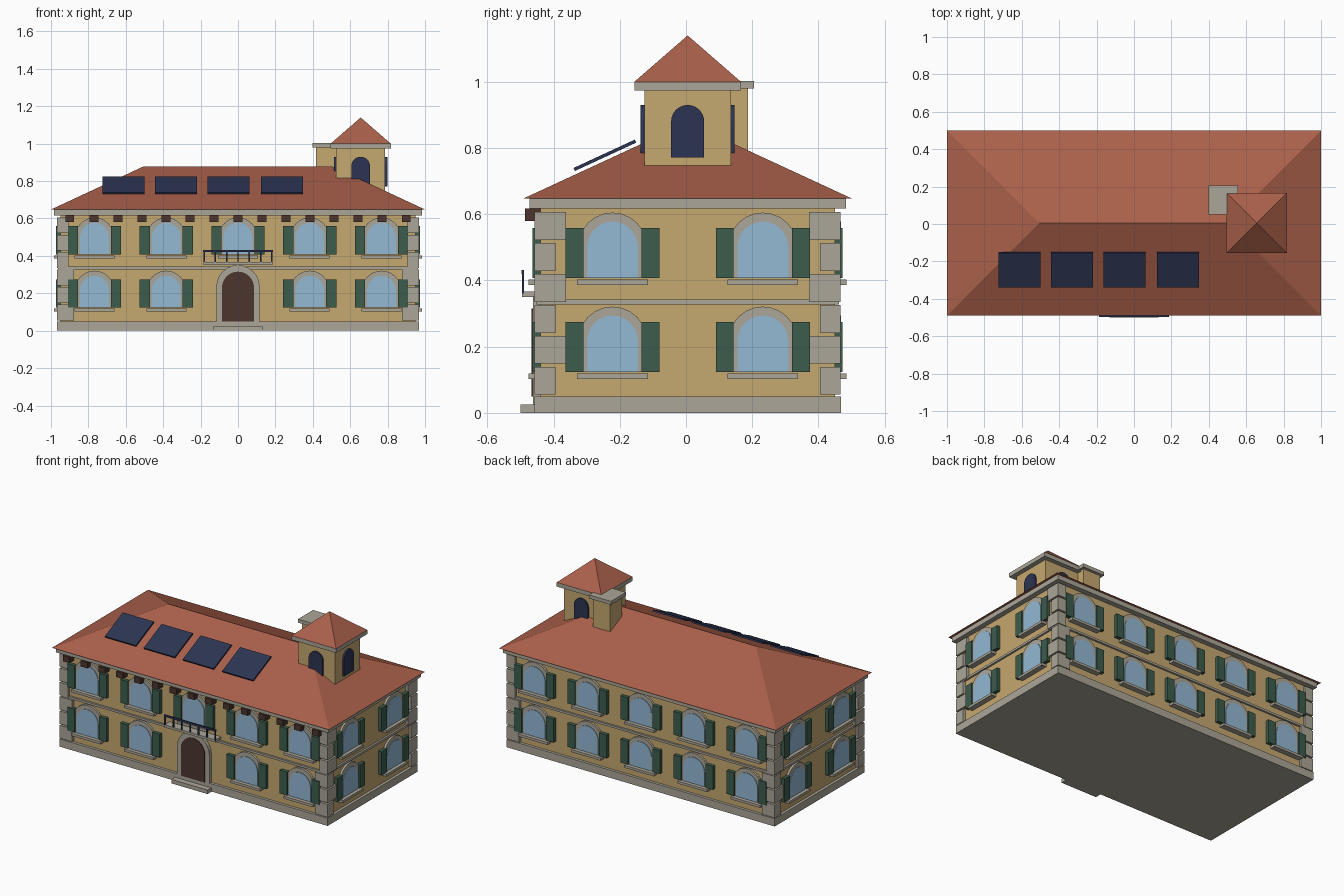
import bpy, bmesh, math
from mathutils import Matrix, Vector

if "Cube" in bpy.data.objects:
    bpy.data.objects.remove(bpy.data.objects["Cube"])


def mat(name, r, g, b):
    lin = [((c / 255 + 0.055) / 1.055) ** 2.4 for c in (r, g, b)]
    m = bpy.data.materials.new(name)
    m.diffuse_color = (*lin, 1)
    m.use_nodes = True
    m.node_tree.nodes["Principled BSDF"].inputs["Base Color"].default_value = m.diffuse_color
    return m


STUCCO = mat("ochre stucco", 197, 168, 112)
STONE = mat("grey stone", 172, 166, 152)
TILE = mat("terracotta tile", 170, 96, 74)
GLASS = mat("pale blue glass", 147, 185, 212)
SHUTTER = mat("green shutter", 60, 93, 77)
WOOD = mat("dark brown wood", 76, 53, 46)
NAVY = mat("navy panel", 44, 52, 82)

YC = 0.005             # house centre in depth
HX, HY = 0.95, 0.445   # wall half sizes


class Part:
    """Collects repeated solids into one named object."""

    def __init__(self, name, material):
        self.name, self.material, self.bm = name, material, bmesh.new()

    def box(self, x0, x1, y0, y1, z0, z1, m=Matrix()):
        size = Matrix.Diagonal((x1 - x0, y1 - y0, z1 - z0, 1))
        mid = Matrix.Translation(((x0 + x1) / 2, (y0 + y1) / 2, (z0 + z1) / 2))
        bmesh.ops.create_cube(self.bm, size=1, matrix=m @ mid @ size)

    def arch(self, u, r, z0, spring, out, m, back=0.01):
        # round-headed plate standing on the local wall plane y = 0
        pts = [(u - r, z0), (u + r, z0)]
        pts += [(u + r * math.cos(math.pi * i / 12), spring + r * math.sin(math.pi * i / 12))
                for i in range(13)]
        f = self.bm.faces.new([self.bm.verts.new(m @ Vector((x, back, z))) for x, z in pts])
        geo = bmesh.ops.extrude_face_region(self.bm, geom=[f])
        push = m.to_3x3() @ Vector((0, -out - back, 0))
        bmesh.ops.translate(self.bm, vec=push,
                            verts=[v for v in geo["geom"] if isinstance(v, bmesh.types.BMVert)])

    def hip(self, cx, cy, hx, hy, z0, z1, ridge):
        base = [self.bm.verts.new((cx + a * hx, cy + b * hy, z0))
                for a, b in ((-1, -1), (1, -1), (1, 1), (-1, 1))]
        if ridge:
            l, r = [self.bm.verts.new((cx + s * ridge, cy, z1)) for s in (-1, 1)]
        else:
            l = r = self.bm.verts.new((cx, cy, z1))
        a, b, c, d = base
        self.bm.faces.new((d, c, b, a))
        for f in ((a, b, r, l), (b, c, r), (c, d, l, r), (d, a, l)):
            self.bm.faces.new(list(dict.fromkeys(f)))

    def done(self):
        bmesh.ops.recalc_face_normals(self.bm, faces=self.bm.faces)
        me = bpy.data.meshes.new(self.name)
        self.bm.to_mesh(me)
        self.bm.free()
        me.materials.append(self.material)
        bpy.context.collection.objects.link(bpy.data.objects.new(self.name, me))


def side(k, hx, hy, cx=0, cy=YC):
    """Local wall frame (x along, -y outward) for front, right, back, left."""
    d = hy if k % 2 == 0 else hx
    return (Matrix.Translation((cx, cy, 0)) @ Matrix.Rotation(k * math.pi / 2, 4, 'Z')
            @ Matrix.Translation((0, -d, 0)))


def ring(part, grow, z0, z1):
    part.box(-HX - grow, HX + grow, YC - HY - grow, YC + HY + grow, z0, z1)


# main walls and horizontal stone bands
p = Part("walls", STUCCO)
ring(p, 0, 0.02, 0.64)
p.done()
for name, grow, z0, z1 in (("plinth", 0.018, 0, 0.05), ("string_course", 0.012, 0.328, 0.342),
                           ("cornice", 0.033, 0.617, 0.648)):
    p = Part(name, STONE)
    ring(p, grow, z0, z1)
    p.done()

# corner quoins, alternating long and short
p = Part("quoins", STONE)
for i in range(6):
    lx, ly = (0.09, 0.063) if i % 2 == 0 else (0.06, 0.095)
    z = 0.055 + i * 0.0935
    ox, oy = HX + 0.017, HY + 0.017
    for sx in (-1, 1):
        for sy in (-1, 1):
            xs = sorted((sx * ox, sx * (ox - lx)))
            ys = sorted((sy * oy, sy * (oy - ly)))
            p.box(*xs, ys[0] + YC, ys[1] + YC, z, z + 0.084)
p.done()

# windows with surrounds, sills and shutters on all four sides
frames, glass = Part("window_surrounds", STONE), Part("window_glass", GLASS)
sills, shutters = Part("window_sills", STONE), Part("shutters", SHUTTER)
for k in range(4):
    m = side(k, HX, HY)
    us = [(i - 2) * 0.3835 for i in range(5)] if k % 2 == 0 else [-0.227, 0.227]
    for floor in range(2):
        z = 0.123 + floor * 0.284
        for u in us:
            if k == 0 and floor == 0 and abs(u) < 0.1:
                continue   # entrance takes this bay
            frames.arch(u, 0.104, z, z + 0.094, 0.014, m)
            glass.arch(u, 0.077, z, z + 0.094, 0.018, m)
            sills.box(u - 0.107, u + 0.107, -0.035, 0.01, z - 0.02, z - 0.004, m)
            for s in (-1, 1):
                c = u + s * 0.115
                shutters.box(c - 0.027, c + 0.027, -0.023, 0.005, z, z + 0.152, m)
for p in (frames, glass, sills, shutters):
    p.done()

# entrance
front = side(0, HX, HY)
p = Part("door_surround", STONE)
p.arch(0, 0.116, 0.02, 0.235, 0.022, front)
p.done()
p = Part("door", WOOD)
p.arch(0, 0.086, 0.05, 0.23, 0.027, front)
p.done()
p = Part("door_step", STONE)
p.box(-0.13, 0.13, -0.5, -0.43, 0, 0.026)
p.done()

# balcony
p = Part("balcony_slab", STONE)
p.box(-0.185, 0.185, -0.496, -0.43, 0.35, 0.366)
p.done()
p = Part("balcony_railing", NAVY)
p.box(-0.187, 0.187, -0.497, -0.489, 0.42, 0.432)
for i in range(7):
    x = (i - 3) * 0.0605
    p.box(x - 0.004, x + 0.004, -0.496, -0.49, 0.36, 0.425)
p.done()

# eaves brackets along the front
p = Part("eaves_brackets", WOOD)
for i in range(15):
    x = (i - 7) * 0.1285
    p.box(x - 0.024, x + 0.024, -0.487, -0.435, 0.58, 0.618)
p.done()

# hipped roof
p = Part("roof", TILE)
p.hip(0, YC, 1.0, 0.495, 0.648, 0.877, 0.508)
p.done()

# solar panels parallel to the front slope
p = Part("solar_panels", NAVY)
slope = math.atan2(0.229, 0.495)
for x in (-0.612, -0.331, -0.05, 0.235):
    m = Matrix.Translation((x, -0.245, 0.778)) @ Matrix.Rotation(slope, 4, 'X')
    p.box(-0.112, 0.112, -0.102, 0.102, -0.005, 0.005, m)
p.done()

# roof tower
TX, TH = 0.656, 0.131
p = Part("tower_walls", STUCCO)
p.box(TX - TH, TX + TH, YC - TH, YC + TH, 0.68, 0.98)
p.done()
p = Part("tower_cornice", STONE)
p.box(TX - 0.161, TX + 0.161, YC - 0.161, YC + 0.161, 0.973, 1.0)
p.done()
p = Part("tower_roof", TILE)
p.hip(TX, YC, 0.161, 0.161, 1.0, 1.14, 0)
p.done()
p = Part("tower_openings", NAVY)
for k in range(4):
    p.arch(0, 0.05, 0.772, 0.88, 0.011, side(k, TH, TH, TX))
p.done()

# chimney
p = Part("chimney", STUCCO)
p.box(0.416, 0.54, 0.068, 0.187, 0.75, 0.98)
p.done()
p = Part("chimney_cap", STONE)
p.box(0.398, 0.556, 0.05, 0.205, 0.98, 1.003)
p.done()
